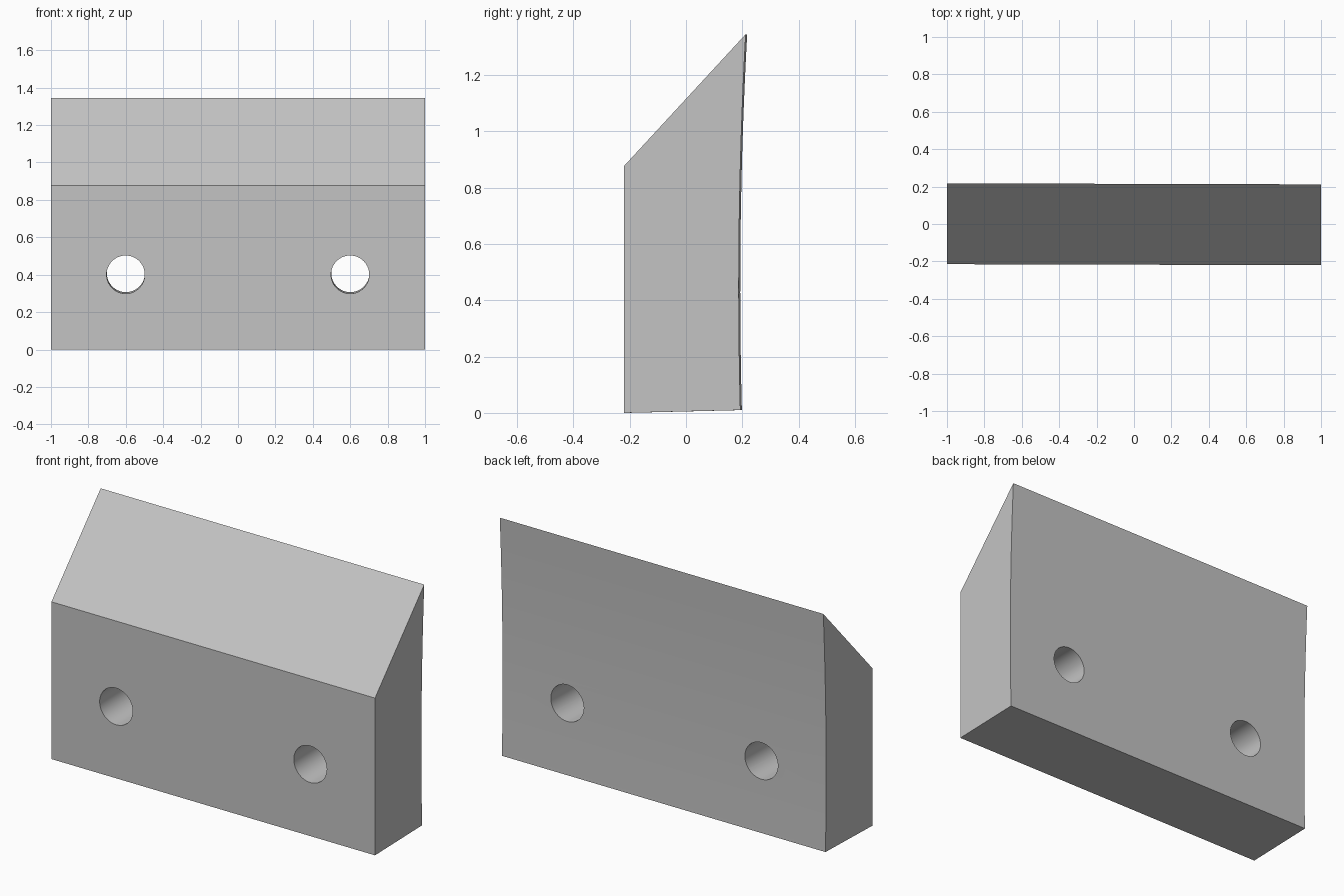
import bpy, bmesh, math
from mathutils import Matrix

cube = bpy.data.objects.get("Cube")
if cube:
    bpy.data.objects.remove(cube, do_unlink=True)

YAW = -0.0027      # slight turn of the whole block
TILT = 0.02        # slope of the underside and of the bolt holes

steel = bpy.data.materials.new("plain grey steel")
steel.use_nodes = True
grey = (0.55, 0.55, 0.55, 1)
steel.diffuse_color = grey
steel.node_tree.nodes["Principled BSDF"].inputs["Base Color"].default_value = grey


def add_object(name, bm):
    mesh = bpy.data.meshes.new(name)
    bmesh.ops.recalc_face_normals(bm, faces=bm.faces)
    bm.to_mesh(mesh)
    bm.free()
    mesh.materials.append(steel)
    obj = bpy.data.objects.new(name, mesh)
    bpy.context.collection.objects.link(obj)
    return obj


# Side profile: flat front, bevelled top, shallow hollow back
steps = 16
bottom, top = 0.01, 1.345
heights = [bottom + (top - bottom) * i / steps for i in range(steps + 1)]
profile = [(0.19 + 0.0304 * (z - 0.445) ** 2, z) for z in heights]
profile += [(-0.2175, 0.877), (-0.2175, 0)]

bm = bmesh.new()
side = bm.faces.new([bm.verts.new((-1, y, z)) for y, z in profile])
swept = bmesh.ops.extrude_face_region(bm, geom=[side])["geom"]
bmesh.ops.translate(bm, vec=(2, 0, 0),
                    verts=[v for v in swept if isinstance(v, bmesh.types.BMVert)])
blade = add_object("blade_block", bm)

# Two bolt holes drilled from front to back
bm = bmesh.new()
for x in (-0.6, 0.6):
    place = Matrix.Translation((x, 0, 0.405)) @ Matrix.Rotation(math.pi / 2 + TILT, 4, "X")
    bmesh.ops.create_cone(bm, cap_ends=True, segments=64, radius1=0.102,
                          radius2=0.102, depth=1, matrix=place)
drill = add_object("hole_cutter", bm)
drill.hide_render = True

cut = blade.modifiers.new("bolt holes", "BOOLEAN")
cut.operation = "DIFFERENCE"
cut.solver = "EXACT"
cut.object = drill

bpy.ops.object.select_all(action="DESELECT")
blade.select_set(True)
bpy.context.view_layer.objects.active = blade
bpy.ops.object.modifier_apply(modifier=cut.name)
bpy.data.objects.remove(drill, do_unlink=True)

# Smooth the hollow back and hole walls, keep the edges sharp
bpy.ops.object.shade_smooth_by_angle(angle=math.radians(30))
blade.rotation_euler.z = YAW
